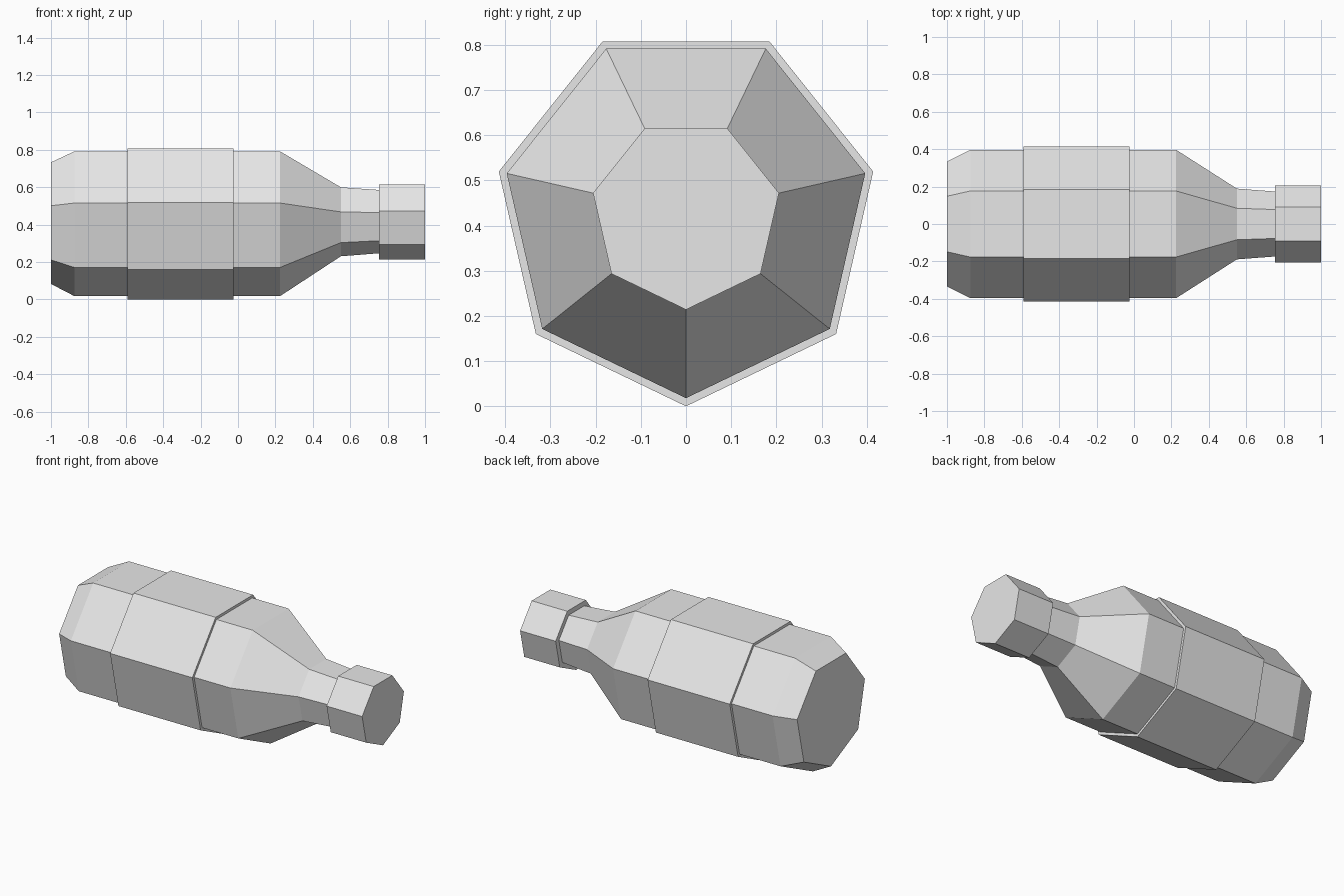
import bpy, bmesh, math

if "Cube" in bpy.data.objects:
    bpy.data.objects.remove(bpy.data.objects["Cube"])

SIDES = 7
AXIS_Z = 0.425

grey = bpy.data.materials.new("light_grey")
grey.diffuse_color = (0.8, 0.8, 0.8, 1)
grey.use_nodes = True
grey.node_tree.nodes["Principled BSDF"].inputs["Base Color"].default_value = grey.diffuse_color


def lathe(name, profile):
    """Closed seven-sided solid along x from (x, radius) stations, one corner down."""
    bm = bmesh.new()
    rings = []
    for x, r in profile:
        ring = []
        for i in range(SIDES):
            a = 2 * math.pi * i / SIDES
            ring.append(bm.verts.new((x, r * math.sin(a), AXIS_Z - r * math.cos(a))))
        rings.append(ring)
    for a, b in zip(rings, rings[1:]):
        for i in range(SIDES):
            j = (i + 1) % SIDES
            bm.faces.new((a[i], a[j], b[j], b[i]))
    bm.faces.new(rings[0])
    bm.faces.new(rings[-1])
    bmesh.ops.recalc_face_normals(bm, faces=bm.faces)
    mesh = bpy.data.meshes.new(name)
    bm.to_mesh(mesh)
    bm.free()
    mesh.materials.append(grey)
    obj = bpy.data.objects.new(name, mesh)
    bpy.context.collection.objects.link(obj)
    return obj


# Bottle body: chamfered base, straight wall, shoulder and neck
lathe("bottle_body", [(-1.0, 0.342), (-0.875, 0.407), (0.225, 0.407),
                      (0.55, 0.194), (0.755, 0.178)])
# Raised sleeve wrapped round the body
lathe("label_sleeve", [(-0.592, 0.425), (-0.025, 0.425)])
# Screw cap
lathe("cap", [(0.755, 0.211), (1.0, 0.211)])
